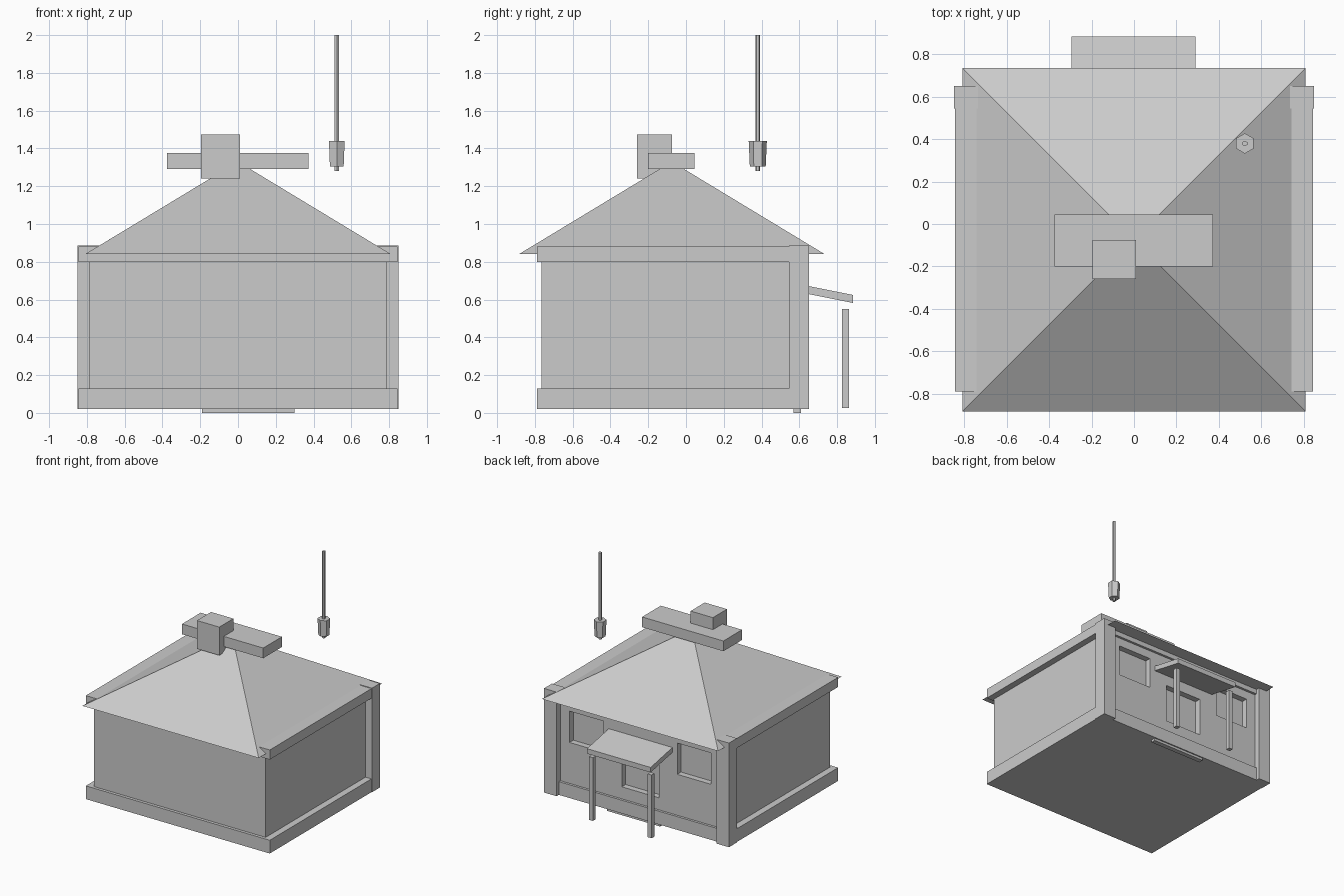
import bpy, bmesh, math
from mathutils import Matrix, Vector

if "Cube" in bpy.data.objects:
    bpy.data.objects.remove(bpy.data.objects["Cube"])


def box(name, x, y, z, slope=0.0):
    """Box from (min, max) ranges; slope shears z along y."""
    bm = bmesh.new()
    bmesh.ops.create_cube(bm, size=1)
    for v in bm.verts:
        v.co = Vector([r[0] + (c + 0.5) * (r[1] - r[0]) for c, r in zip(v.co, (x, y, z))])
        v.co.z += slope * (v.co.y - y[0])
    return finish(name, bm)


def prism(name, sides, r1, r2, z, centre, turn=0.0):
    """Straight or tapered prism between two heights."""
    bm = bmesh.new()
    bmesh.ops.create_cone(bm, cap_ends=True, segments=sides, radius1=r1, radius2=r2, depth=z[1] - z[0],
                          matrix=Matrix.Translation((*centre, (z[0] + z[1]) / 2)) @ Matrix.Rotation(turn, 4, 'Z'))
    return finish(name, bm)


def finish(name, bm):
    bmesh.ops.remove_doubles(bm, verts=bm.verts, dist=1e-5)
    bmesh.ops.recalc_face_normals(bm, faces=bm.faces)
    me = bpy.data.meshes.new(name)
    bm.to_mesh(me)
    bm.free()
    ob = bpy.data.objects.new(name, me)
    bpy.context.collection.objects.link(ob)
    return ob


# Walls with three recessed windows in the back
walls = box("walls", (-0.79, 0.79), (-0.765, 0.60), (0.02, 0.86))
openings = [("left_window", -0.65, -0.34, 0.47, 0.73),
            ("middle_window", -0.17, 0.17, 0.23, 0.55),
            ("right_window", 0.34, 0.65, 0.47, 0.73)]
for label, x0, x1, z0, z1 in openings:
    cutter = box(label + "_cutter", (x0, x1), (0.55, 0.70), (z0, z1))
    cutter.hide_render = True
    cutter.hide_set(True)
    mod = walls.modifiers.new(label, 'BOOLEAN')
    mod.operation = 'DIFFERENCE'
    mod.solver = 'EXACT'
    mod.object = cutter

# Plinth and threshold
box("plinth", (-0.845, 0.845), (-0.79, 0.62), (0.02, 0.13))
box("threshold", (-0.19, 0.30), (0.57, 0.61), (0.0, 0.03))

# Beams under the eaves and back corner pillars
box("front_beam", (-0.80, 0.80), (-0.79, -0.69), (0.80, 0.875))
box("back_beam", (-0.80, 0.80), (0.53, 0.62), (0.80, 0.875))
for side, s in (("left", -1), ("right", 1)):
    xs = sorted((s * 0.735, s * 0.845))
    box(side + "_beam", xs, (-0.79, 0.62), (0.80, 0.88))
    xs = sorted((s * 0.735, s * 0.85))
    box(side + "_back_pillar", xs, (0.545, 0.65), (0.02, 0.885))

# Pyramid roof, ridge block and chimney
prism("roof", 4, 0.81 * math.sqrt(2), 0.0, (0.84, 1.33), (0, -0.075), math.pi / 4)
box("ridge_block", (-0.375, 0.372), (-0.20, 0.045), (1.29, 1.375))
box("chimney", (-0.195, 0.01), (-0.26, -0.075), (1.24, 1.475))

# Porch awning with two posts
box("awning", (-0.295, 0.29), (0.57, 0.885), (0.645, 0.687), -0.2)
for side, s in (("left", -1), ("right", 1)):
    box(side + "_porch_post", (s * 0.27 - 0.018, s * 0.27 + 0.018), (0.825, 0.862), (0.025, 0.55))

# Hanging lamp: rod, body and tip
lamp = (0.523, 0.38)
prism("lamp_rod", 6, 0.013, 0.013, (1.44, 2.0), lamp)
prism("lamp_body", 6, 0.042, 0.048, (1.305, 1.44), lamp)
prism("lamp_tip", 6, 0.013, 0.013, (1.28, 1.31), lamp)
